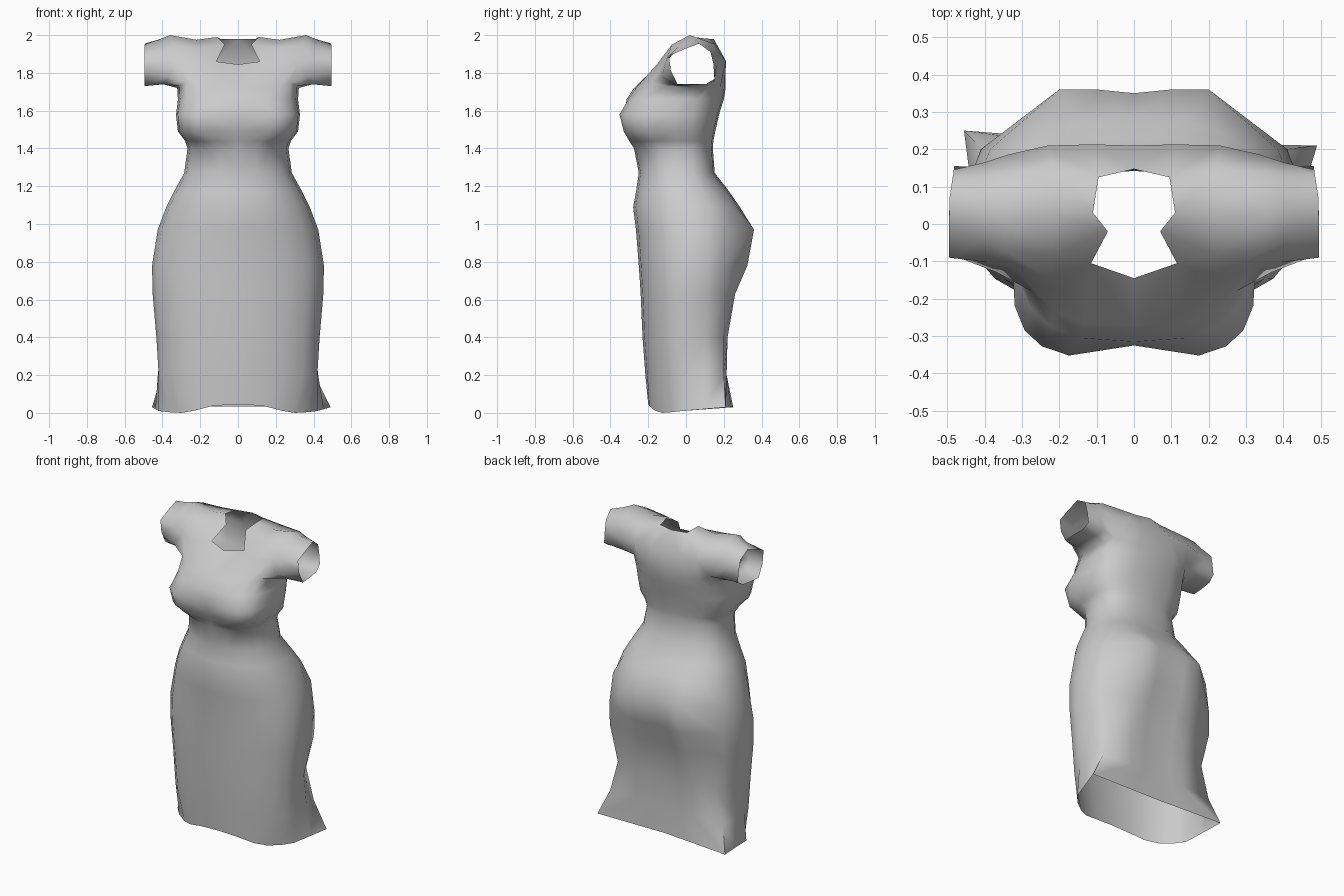
import bpy, bmesh, math
from mathutils import Vector

if "Cube" in bpy.data.objects:
    bpy.data.objects.remove(bpy.data.objects["Cube"])

# Cloth material
cloth = bpy.data.materials.new("grey_cloth")
cloth.use_nodes = True
GREY = (0.6, 0.6, 0.6, 1)
cloth.diffuse_color = GREY
cloth.node_tree.nodes["Principled BSDF"].inputs["Base Color"].default_value = GREY

# Cross-sections: z, half width, y of widest point, front y, back y, front and back squareness
SECTIONS = [
    (0.20, 0.42, 0.00, -0.215, 0.215, 2.1, 2.4),
    (0.40, 0.432, 0.00, -0.23, 0.22, 2.1, 2.4),
    (0.63, 0.452, 0.00, -0.24, 0.26, 2.1, 2.4),
    (0.78, 0.455, 0.01, -0.25, 0.325, 2.1, 2.4),
    (0.97, 0.425, 0.03, -0.265, 0.36, 2.1, 2.4),
    (1.09, 0.38, 0.02, -0.28, 0.285, 2.2, 2.4),
    (1.17, 0.34, 0.00, -0.265, 0.23, 2.2, 2.4),
    (1.27, 0.285, -0.03, -0.25, 0.152, 2.3, 2.6),
    (1.40, 0.267, -0.05, -0.275, 0.142, 2.2, 2.6),
    (1.44, 0.28, -0.05, -0.31, 0.145, 2.8, 2.6),
    (1.49, 0.318, -0.06, -0.337, 0.155, 3.6, 2.6),
    (1.58, 0.328, -0.06, -0.36, 0.175, 3.7, 2.6),
    (1.66, 0.318, -0.03, -0.315, 0.20, 2.9, 2.6),
    (1.72, 0.322, 0.02, -0.275, 0.21, 2.7, 2.6),
]
COLS = 10  # columns from front centre (0) to back centre (10)
SEAM_X = {0.20: 0.405, 0.40: 0.35, 0.63: 0.408, 0.78: 0.41, 0.97: 0.385}  # rear skirt seam
ARMPIT_LIFT = {3: 0.03, 4: 0.01, 7: 0.03}  # top section rises around the armhole

# Chest, shoulder and upper back points by (row, column); column 1 and 9 edge the neck
UPPER = {
    "B0": (0, -0.145, 1.845), "B1": (0.115, -0.105, 1.86),
    "B2": (0.22, -0.15, 1.85), "B3": (0.32, -0.115, 1.86),
    "B7": (0.34, 0.185, 1.85), "B8": (0.23, 0.21, 1.86),
    "B9": (0.11, 0.213, 1.86), "B10": (0, 0.21, 1.86),
    "C1": (0.07, -0.02, 1.95), "C2": (0.22, -0.085, 1.93), "C3": (0.34, -0.075, 1.95),
    "C7": (0.35, 0.13, 1.96), "C8": (0.22, 0.15, 1.955),
    "C9": (0.095, 0.125, 1.98), "C10": (0, 0.147, 1.98),
    "D1": (0.11, 0.03, 1.99), "D2": (0.22, 0.03, 1.975), "D3": (0.36, 0.02, 2.0),
}
PANELS = ["A0 A1 B1 B0", "A1 A2 B2 B1", "A2 A3 B3 B2", "B1 B2 C2 C1", "B2 B3 C3 C2",
          "C1 C2 D2 D1", "C2 C3 D3 D2", "A7 A8 B8 B7", "A8 A9 B9 B8", "A9 A10 B10 B9",
          "B7 B8 C8 C7", "B8 B9 C9 C8", "B9 B10 C10 C9", "C8 C9 D1 D2", "C7 C8 D2 D3"]

# Armhole loop and the matching sleeve opening (y, z)
ARMHOLE = "A3 A4 A5 A6 A7 B7 C7 D3 C3 B3".split()
CUFF = [(-0.08, 1.81), (-0.04, 1.73), (0.03, 1.735), (0.11, 1.74), (0.155, 1.77),
        (0.145, 1.85), (0.13, 1.91), (0.07, 1.955), (-0.01, 1.925), (-0.09, 1.89)]


def section_point(sec, j):
    z, w, c, front, back, nf, nb = sec
    if z in SEAM_X and j > 5:          # faceted rear of the skirt
        seam = Vector((SEAM_X[z], 0.2, z))
        if j == 6:
            return seam.lerp(Vector((w, c, z)), 0.5) + Vector((0.012, 0, 0))
        return seam if j == 7 else Vector((0.1 * (COLS - j), back - 0.01 * (j == COLS), z))
    t = math.pi * j / COLS
    n, end = (nf, front) if j <= COLS / 2 else (nb, back)
    x = w * abs(math.sin(t)) ** (2 / n) if 0 < j < COLS else 0
    y = c + (end - c) * abs(math.cos(t)) ** (2 / n)
    if j == 0 and 1.42 < z < 1.6:      # cleft between the breasts
        y += 0.035
    return Vector((x, y, z))


def hem_points(side):
    # Wavy front, rounded side and a pulled-out rear corner
    tip = Vector((0.49, 0.21, 0.03) if side > 0 else (0.455, 0.25, 0.03))
    flank = Vector((0.42, -0.02, 0.01))
    back = Vector((0, 0.215, 0.035))
    front = [(0, -0.2, 0.045), (0.13, -0.195, 0.038), (0.23, -0.165, 0.012),
             (0.3, -0.125, 0.0), (0.37, -0.075, 0.004)]
    return ([Vector(p) for p in front] + [flank, flank.lerp(tip, 0.5), tip]
            + [tip.lerp(back, k / 3) for k in (1, 2, 3)])


def build_half(bm, side):
    def vert(p):
        return bm.verts.new((p[0] * side, p[1], p[2]))

    # Skirt and torso
    rows = [[vert(p) for p in hem_points(side)]]
    for sec in SECTIONS:
        rows.append([vert(section_point(sec, j)) for j in range(COLS + 1)])
    for j, lift in ARMPIT_LIFT.items():
        rows[-1][j].co.z += lift
    for lo, hi in zip(rows, rows[1:]):
        for j in range(COLS):
            bm.faces.new((lo[j], lo[j + 1], hi[j + 1], hi[j]))

    # Chest, shoulders and upper back
    named = {"A%d" % j: v for j, v in enumerate(rows[-1])}
    named.update({k: vert(p) for k, p in UPPER.items()})
    for panel in PANELS:
        bm.faces.new([named[k] for k in panel.split()])

    # Short sleeve
    loops = [[named[k] for k in ARMHOLE]]
    mid, end = [], []
    for v, (y, z) in zip(loops[0], CUFF):
        x = abs(v.co.x)
        cuff_x = 0.495 - 0.15 * max(0, y - 0.06)
        mid.append(vert((x + (cuff_x - x) * 0.42, (v.co.y + y) / 2,
                         max((v.co.z + z) / 2, 1.74))))
        end.append(vert((cuff_x, y, z)))
    loops += [mid, end]
    for a, b in zip(loops, loops[1:]):
        for k in range(len(a)):
            m = (k + 1) % len(a)
            bm.faces.new((a[k], a[m], b[m], b[k]))


# Dress shell: both halves welded along the centre line
bm = bmesh.new()
for side in (1, -1):
    build_half(bm, side)
bmesh.ops.remove_doubles(bm, verts=bm.verts, dist=0.0005)
bmesh.ops.recalc_face_normals(bm, faces=bm.faces)
mesh = bpy.data.meshes.new("dress")
bm.to_mesh(mesh)
bm.free()
mesh.materials.append(cloth)
dress = bpy.data.objects.new("dress", mesh)
bpy.context.collection.objects.link(dress)

bpy.ops.object.select_all(action="DESELECT")
dress.select_set(True)
bpy.context.view_layer.objects.active = dress
bpy.ops.object.shade_smooth_by_angle(angle=math.radians(75))
